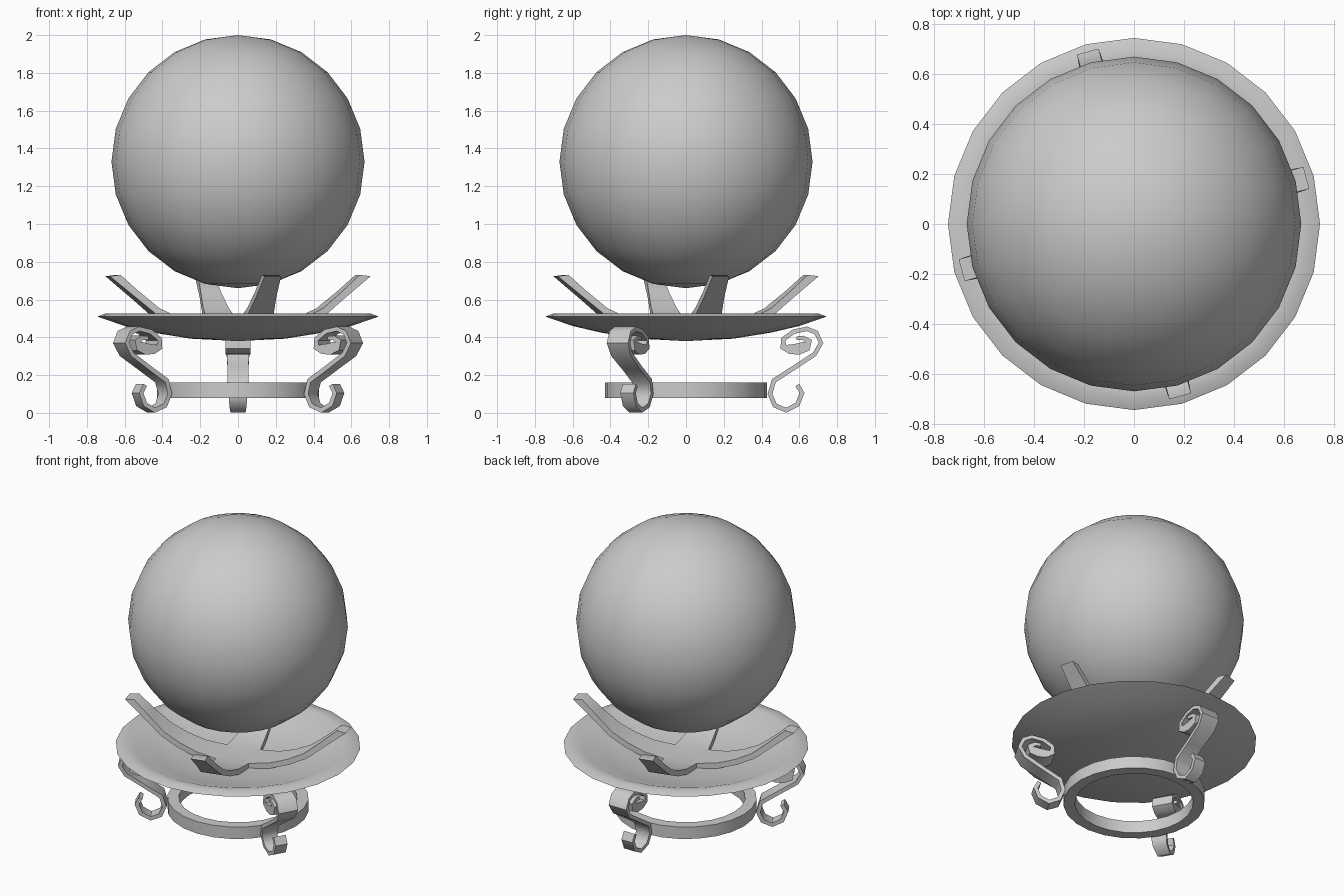
import bpy, bmesh
from math import pi, sin, cos, radians
from mathutils import Vector, Matrix

if "Cube" in bpy.data.objects:
    bpy.data.objects.remove(bpy.data.objects["Cube"])


def finish(bm, name, angle=35):
    bmesh.ops.remove_doubles(bm, verts=bm.verts, dist=1e-5)
    bmesh.ops.recalc_face_normals(bm, faces=bm.faces)
    me = bpy.data.meshes.new(name)
    bm.to_mesh(me)
    bm.free()
    ob = bpy.data.objects.new(name, me)
    bpy.context.collection.objects.link(ob)
    bpy.ops.object.select_all(action='DESELECT')
    ob.select_set(True)
    bpy.context.view_layer.objects.active = ob
    bpy.ops.object.shade_smooth_by_angle(angle=radians(angle))
    return ob


def lathe(name, profile, closed=False, n=24):
    """Revolve an (r, z) profile around z."""
    bm = bmesh.new()
    vs = [bm.verts.new((r, 0, z)) for r, z in profile]
    pairs = list(zip(vs, vs[1:])) + ([(vs[-1], vs[0])] if closed else [])
    edges = [bm.edges.new(p) for p in pairs]
    bmesh.ops.spin(bm, geom=vs + edges, cent=(0, 0, 0), axis=(0, 0, 1),
                   angle=2 * pi, steps=n, use_merge=False)
    return finish(bm, name)


def ribbon(name, path, angle, end_normal=None):
    """Sweep a flat strip along (r, z, half thickness, width), turned about z."""
    bm = bmesh.new()
    rings = []
    for i, (r, z, h, w) in enumerate(path):
        a, b = path[max(i - 1, 0)], path[min(i + 1, len(path) - 1)]
        t = Vector((b[0] - a[0], b[1] - a[1])).normalized()
        nr, nz = -t.y, t.x
        if end_normal and i == len(path) - 1:
            nr, nz = end_normal
        rings.append([bm.verts.new((r + s * nr * h, k * w / 2, z + s * nz * h))
                      for s, k in ((1, 1), (1, -1), (-1, -1), (-1, 1))])
    for p, q in zip(rings, rings[1:]):
        for k in range(4):
            bm.faces.new((p[k], p[(k + 1) % 4], q[(k + 1) % 4], q[k]))
    bm.faces.new(rings[0])
    bm.faces.new(rings[-1])
    bm.transform(Matrix.Rotation(radians(angle), 4, 'Z'))
    return finish(bm, name, 50)


# Glass ball
bm = bmesh.new()
bmesh.ops.create_uvsphere(bm, u_segments=24, v_segments=12, radius=0.67)
bm.transform(Matrix.Translation((0, 0, 1.33)))
finish(bm, "ball")

# Shallow dish with a flat rim
lathe("dish", [(0, 0.38), (0.25, 0.393), (0.45, 0.425), (0.6, 0.46),
               (0.745, 0.51), (0.70, 0.527), (0.645, 0.523),
               (0.5, 0.47), (0.3, 0.43), (0, 0.41)])

# Base ring
lathe("base_ring", [(0.43, 0.08), (0.43, 0.16), (0.36, 0.16), (0.36, 0.08)], closed=True)

# Four-pronged cradle holding the ball
prong = [(0, 0.432, 0.018, 0.24), (0.12, 0.434, 0.018, 0.21),
         (0.24, 0.45, 0.018, 0.18), (0.35, 0.486, 0.018, 0.16),
         (0.46, 0.54, 0.018, 0.14), (0.57, 0.63, 0.018, 0.11),
         (0.685, 0.727, 0.03, 0.09)]
for i in range(4):
    ribbon(f"cradle_prong_{i + 1}", prong, 15 + 90 * i, end_normal=(-0.99, 0.12))

# Three scrolled legs: lower hook, S-bend, upper curl with a thick eye
leg = [(0.59, 0.148, 0.012, 0.08), (0.614, 0.105, 0.013, 0.08),
       (0.59, 0.045, 0.013, 0.08), (0.53, 0.014, 0.013, 0.08),
       (0.47, 0.04, 0.013, 0.09), (0.445, 0.10, 0.013, 0.10),
       (0.465, 0.17, 0.013, 0.11), (0.57, 0.238, 0.012, 0.11),
       (0.68, 0.31, 0.012, 0.12), (0.715, 0.37, 0.012, 0.13),
       (0.69, 0.425, 0.012, 0.13), (0.64, 0.445, 0.012, 0.13),
       (0.57, 0.43, 0.012, 0.13), (0.515, 0.39, 0.013, 0.13),
       (0.515, 0.35, 0.018, 0.13), (0.55, 0.337, 0.025, 0.13),
       (0.595, 0.338, 0.030, 0.13), (0.637, 0.353, 0.028, 0.13),
       (0.65, 0.38, 0.018, 0.13), (0.62, 0.397, 0.012, 0.13),
       (0.585, 0.395, 0.01, 0.13)]
for i, a in enumerate((90, 210, 330)):
    ribbon(f"scroll_leg_{i + 1}", leg, a)
